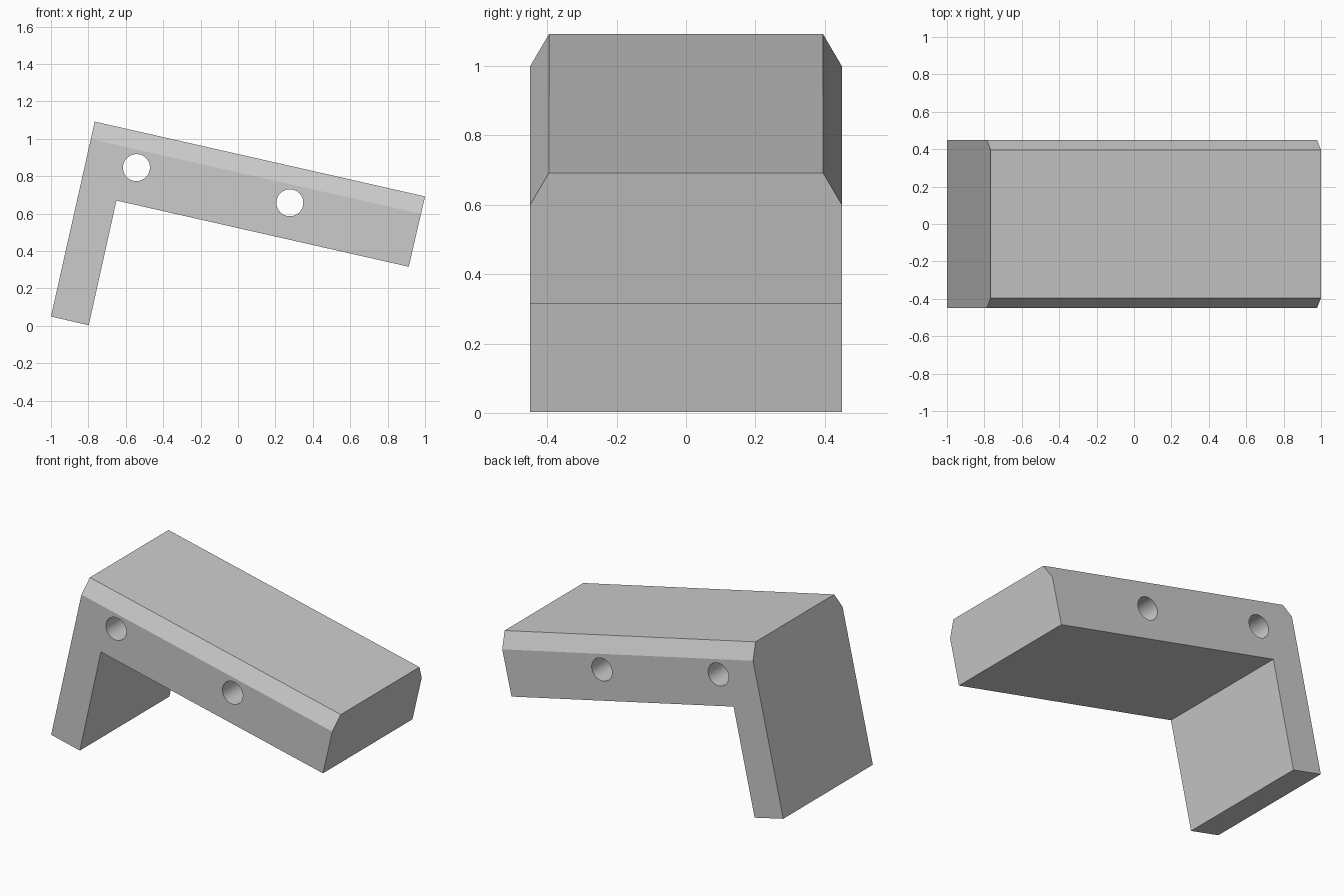
import bpy, bmesh, math
from mathutils import Vector

cube = bpy.data.objects.get("Cube")
if cube:
    bpy.data.objects.remove(cube, do_unlink=True)

HALF = 0.45                      # half the bracket's width
TILT = math.radians(12.75)       # downward slope of the beam
CHAMFER_SIDE, CHAMFER_DROP = 0.055, 0.096

grey = bpy.data.materials.new("plain grey")
grey.use_nodes = True
colour = (0.6, 0.6, 0.6, 1)
grey.diffuse_color = colour
grey.node_tree.nodes["Principled BSDF"].inputs["Base Color"].default_value = colour


def add_object(name, bm):
    bmesh.ops.recalc_face_normals(bm, faces=bm.faces)
    mesh = bpy.data.meshes.new(name)
    bm.to_mesh(mesh)
    bm.free()
    mesh.materials.append(grey)
    obj = bpy.data.objects.new(name, mesh)
    bpy.context.collection.objects.link(obj)
    return obj


# Tilted L profile, extruded across the width
profile = [(-1, 0.05), (-0.798, 0.003), (-0.65, 0.67),
           (0.913, 0.316), (1, 0.692), (-0.766, 1.092)]
bm = bmesh.new()
face = bm.faces.new([bm.verts.new((x, -HALF, z)) for x, z in profile])
extruded = bmesh.ops.extrude_face_region(bm, geom=[face])["geom"]
bmesh.ops.translate(bm, vec=(0, 2 * HALF, 0),
                    verts=[v for v in extruded if isinstance(v, bmesh.types.BMVert)])

# Chamfer both long top edges of the beam
up = Vector((math.sin(TILT), 0, math.cos(TILT)))
for side in (-1, 1):
    edge_point = Vector((-0.766, side * (HALF - CHAMFER_SIDE), 1.092))
    normal = up * CHAMFER_SIDE + Vector((0, side * CHAMFER_DROP, 0))
    cut = bmesh.ops.bisect_plane(bm, geom=bm.verts[:] + bm.edges[:] + bm.faces[:],
                                 plane_co=edge_point, plane_no=normal, clear_outer=True)
    rim = [e for e in cut["geom_cut"] if isinstance(e, bmesh.types.BMEdge)]
    bmesh.ops.holes_fill(bm, edges=rim, sides=0)
bracket = add_object("angled_bracket", bm)

# Two round holes bored through the beam
for i, (x, z) in enumerate([(-0.543, 0.846), (0.277, 0.658)]):
    bm = bmesh.new()
    bmesh.ops.create_cone(bm, cap_ends=True, segments=48, radius1=0.072,
                          radius2=0.072, depth=3 * HALF)
    cutter = add_object(f"hole_cutter_{i + 1}", bm)
    cutter.location = (x, 0, z)
    cutter.rotation_euler.x = math.pi / 2
    cutter.hide_render = True
    cutter.hide_set(True)
    bore = bracket.modifiers.new(f"hole_{i + 1}", "BOOLEAN")
    bore.operation, bore.solver, bore.object = "DIFFERENCE", "EXACT", cutter

# Bake the holes, drop the cutters, then smooth the bores
bpy.context.view_layer.objects.active = bracket
bracket.select_set(True)
for modifier in list(bracket.modifiers):
    cutter = modifier.object
    bpy.ops.object.modifier_apply(modifier=modifier.name)
    bpy.data.objects.remove(cutter, do_unlink=True)
bpy.ops.object.shade_smooth_by_angle(angle=math.radians(25))
